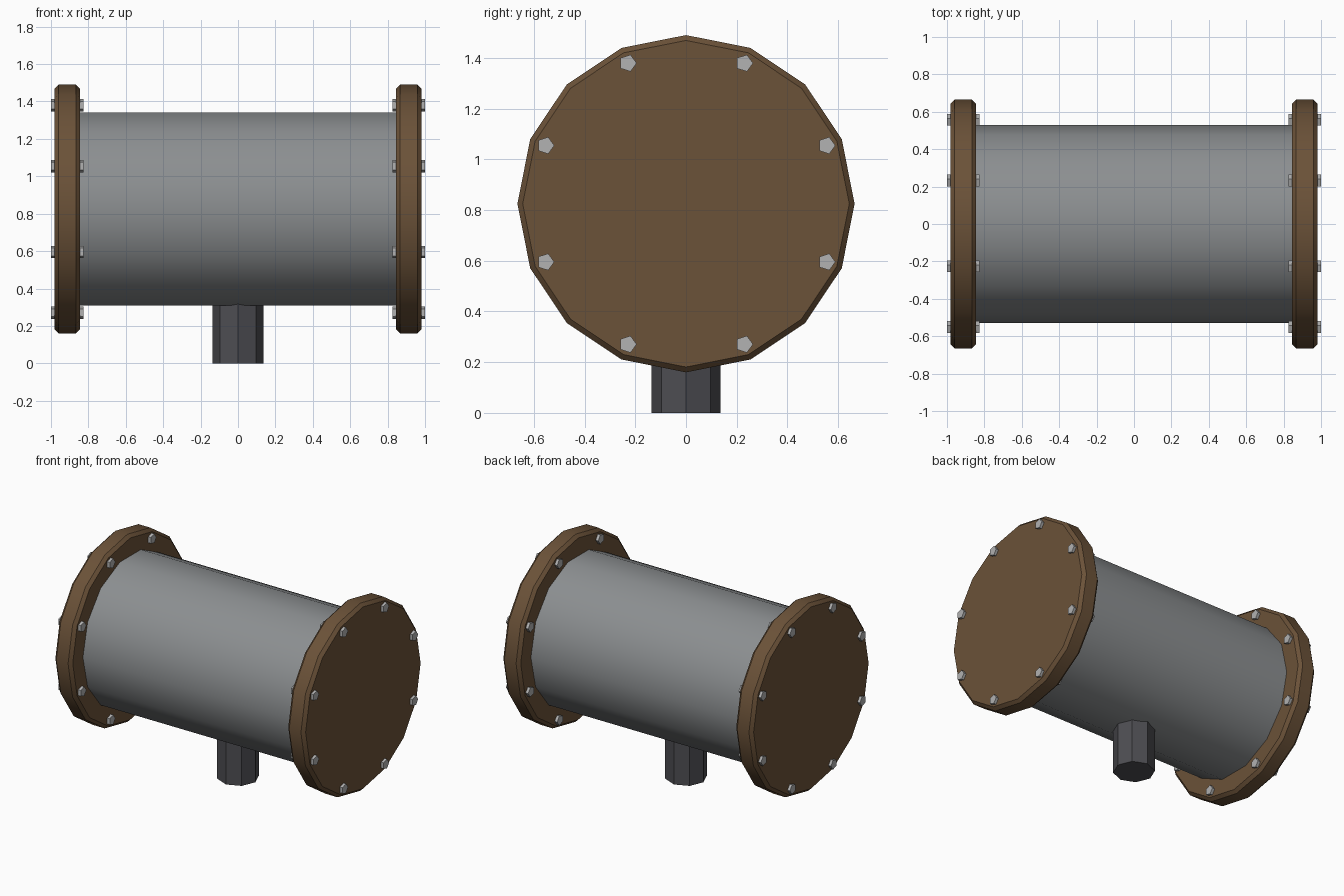
import bpy, bmesh, math
from mathutils import Vector

if "Cube" in bpy.data.objects:
    bpy.data.objects.remove(bpy.data.objects["Cube"])

AXIS_Z = 0.825  # height of the tank centre line


def material(name, rgb):
    m = bpy.data.materials.new(name)
    m.diffuse_color = (*rgb, 1.0)
    m.use_nodes = True
    m.node_tree.nodes["Principled BSDF"].inputs["Base Color"].default_value = m.diffuse_color
    return m


steel = material("tank_grey", (0.262, 0.275, 0.283))
brown = material("flange_brown", (0.147, 0.084, 0.040))
bolt_grey = material("bolt_light_grey", (0.445, 0.445, 0.445))
dark = material("pipe_dark_grey", (0.074, 0.074, 0.084))


def turned(name, profile, sides, mat, centre=(0, 0, 0), axis="X"):
    """Capped solid of revolution from (position along axis, radius) pairs."""
    bm = bmesh.new()
    rings = []
    for pos, r in profile:
        ring = []
        for i in range(sides):
            a = math.tau * i / sides
            u, v = r * math.cos(a), r * math.sin(a)
            co = (pos, u, v) if axis == "X" else (u, v, pos)
            ring.append(bm.verts.new(Vector(co) + Vector(centre)))
        rings.append(ring)
    for a, b in zip(rings, rings[1:]):
        for i in range(sides):
            j = (i + 1) % sides
            bm.faces.new((a[i], a[j], b[j], b[i]))
    bm.faces.new(rings[0])
    bm.faces.new(rings[-1])
    bmesh.ops.recalc_face_normals(bm, faces=bm.faces)
    for f in bm.faces:
        f.smooth = True
    mesh = bpy.data.meshes.new(name)
    bm.to_mesh(mesh)
    bm.free()
    mesh.set_sharp_from_angle(angle=math.radians(30))
    mesh.materials.append(mat)
    ob = bpy.data.objects.new(name, mesh)
    bpy.context.collection.objects.link(ob)
    return ob


# Tank body, ending just inside the flange faces
turned("tank_body", [(-0.975, 0.53), (0.975, 0.53)], 14, steel, (0, 0, AXIS_Z))

# Outlet pipe under the tank
turned("outlet_pipe", [(0, 0.136), (0.36, 0.136)], 8, dark, axis="Z")

# Bevelled end flanges with a ring of eight through-bolts each
flange = [(0.845, 0.644), (0.867, 0.665), (0.959, 0.665), (0.981, 0.644)]
for side, s in (("left", -1), ("right", 1)):
    turned(f"{side}_flange", [(s * x, r) for x, r in flange], 16, brown, (0, 0, AXIS_Z))
    for k in range(8):
        a = math.radians(22.5 + 45 * k)
        centre = (0, 0.6 * math.cos(a), AXIS_Z + 0.6 * math.sin(a))
        turned(f"{side}_bolt_{k + 1}", [(s * 0.825, 0.035), (s * 1.0, 0.035)], 5, bolt_grey, centre)
